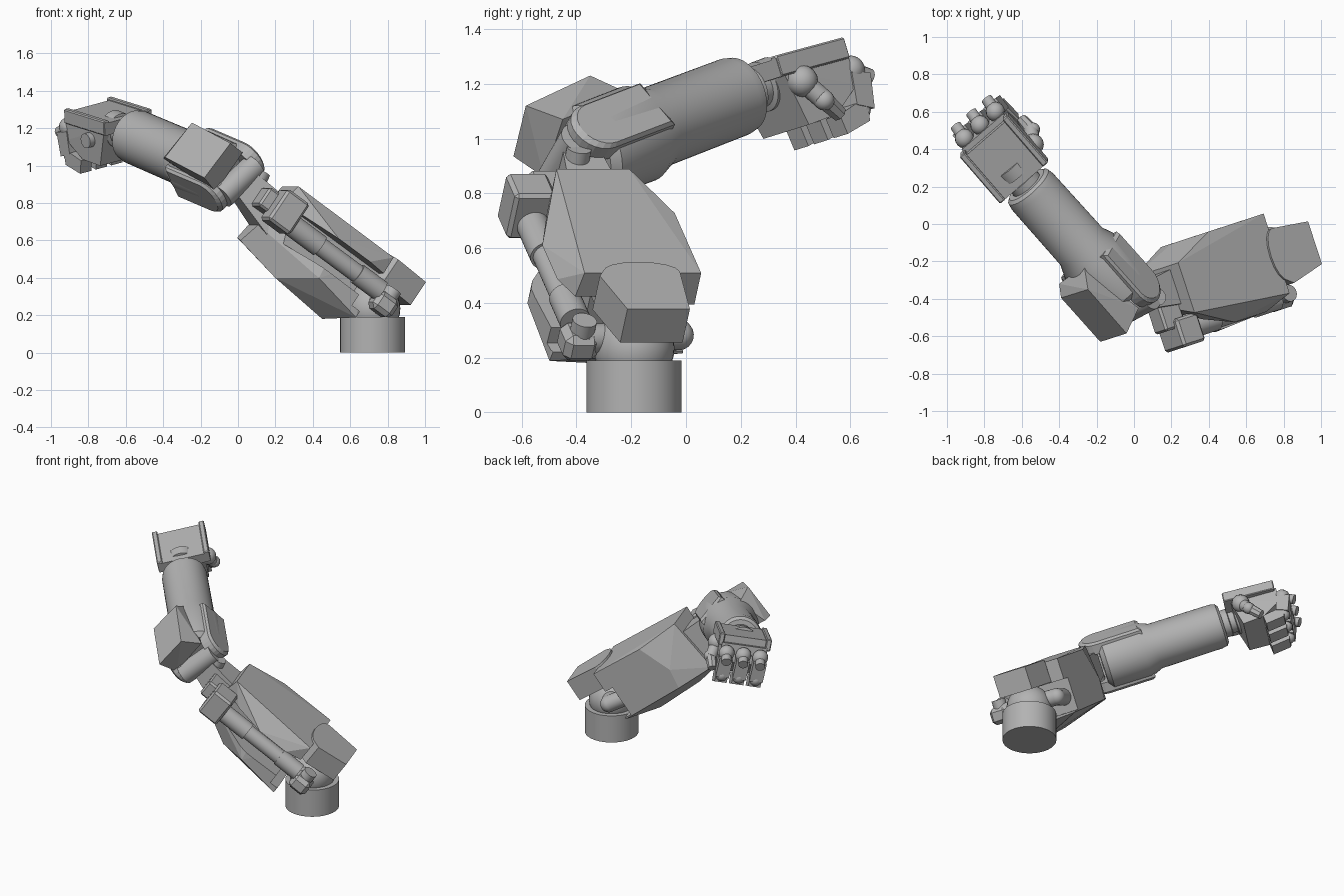
import bpy, bmesh, math
from mathutils import Vector, Matrix

if "Cube" in bpy.data.objects:
    bpy.data.objects.remove(bpy.data.objects["Cube"])

grey = bpy.data.materials.new("mid grey")
grey.diffuse_color = (0.45, 0.45, 0.45, 1)
grey.use_nodes = True
grey.node_tree.nodes["Principled BSDF"].inputs["Base Color"].default_value = grey.diffuse_color


def frame(origin, x, y, z):
    m = Matrix((x, y, z)).transposed().to_4x4()
    m.translation = Vector(origin)
    return m


WORLD = Matrix.Identity(4)
# upper arm: length, width, outward; forearm: length, side, guard direction
UP = frame((0, 0, 0), (-.778, -.254, .575), (-.31, .95, 0), (.547, .178, .818))
FORE = frame((-.12, -.30, .97), (-.64, .717, .274), (.68, .365, .635), (-.342, -.607, .716))
HAND = frame((-.703, .35, 1.305), (-.64, .74, .2), (-.74, -.64, -.2), (-.03, -.287, .957))
axis = Vector((-.64, .717, .274)).normalized()
side_dir = axis.cross(Vector((0, 0, 1))).normalized()
TUBE = frame((-.12, -.30, .97), axis, side_dir, axis.cross(side_dir))


def finish(name, bm, m, bevel=0, smooth=True):
    bmesh.ops.transform(bm, matrix=m, verts=bm.verts)
    bmesh.ops.recalc_face_normals(bm, faces=bm.faces)
    me = bpy.data.meshes.new(name)
    bm.to_mesh(me)
    bm.free()
    me.materials.append(grey)
    ob = bpy.data.objects.new(name, me)
    bpy.context.collection.objects.link(ob)
    bpy.ops.object.select_all(action='DESELECT')
    ob.select_set(True)
    bpy.context.view_layer.objects.active = ob
    if smooth:
        bpy.ops.object.shade_smooth_by_angle(angle=math.radians(32))
    if bevel:
        mod = ob.modifiers.new("bevel", 'BEVEL')
        mod.width, mod.segments = bevel, 1
    return ob


def hull(name, m, pts):
    bm = bmesh.new()
    for p in pts:
        bm.verts.new(p)
    res = bmesh.ops.convex_hull(bm, input=bm.verts)
    junk = [v for v in res["geom_interior"] if isinstance(v, bmesh.types.BMVert)]
    bmesh.ops.delete(bm, geom=junk, context='VERTS')
    bmesh.ops.dissolve_limit(bm, angle_limit=.05, verts=bm.verts, edges=bm.edges)
    return finish(name, bm, m, smooth=False)


def box(name, m, lo, hi, bevel=0):
    bm = bmesh.new()
    bmesh.ops.create_cube(bm, size=1)
    for v in bm.verts:
        v.co = [(l + h) / 2 + c * (h - l) for l, h, c in zip(lo, hi, v.co)]
    return finish(name, bm, m, bevel, smooth=False)


def rod(name, m, p0, p1, r0, r1=None, seg=32):
    p0, p1 = Vector(p0), Vector(p1)
    bm = bmesh.new()
    bmesh.ops.create_cone(bm, cap_ends=True, segments=seg, radius1=r0,
                          radius2=r0 if r1 is None else r1, depth=(p1 - p0).length)
    rot = Vector((0, 0, 1)).rotation_difference(p1 - p0).to_matrix().to_4x4()
    return finish(name, bm, m @ Matrix.Translation((p0 + p1) / 2) @ rot)


def ball(name, m, p, r, seg=24):
    bm = bmesh.new()
    bmesh.ops.create_uvsphere(bm, u_segments=seg, v_segments=seg // 2, radius=r)
    return finish(name, bm, m @ Matrix.Translation(p))


def lathe(name, m, profile, seg=48):
    # profile of (position along local x, radius)
    bm = bmesh.new()
    rings = [[bm.verts.new((x, r * math.cos(i * math.tau / seg), r * math.sin(i * math.tau / seg)))
              for i in range(seg)] for x, r in profile]
    for a, b in zip(rings, rings[1:]):
        for i in range(seg):
            j = (i + 1) % seg
            bm.faces.new((a[i], a[j], b[j], b[i]))
    bm.faces.new(rings[0])
    bm.faces.new(rings[-1])
    return finish(name, bm, m)


# shoulder base and ball
rod("base", WORLD, (.72, -.19, 0), (.72, -.19, .19), .174, seg=48)
ball("shoulder_ball", WORLD, (.72, -.19, .235), .148, 32)

# upper arm shell: wide front side, chamfered bottom, tapered elbow end
elbow_end = [(.38, -.55, .82), (.38, -.27, .82), (.42, -.45, .54), (.43, -.36, .43), (.43, -.27, .45)]
front_side = [(.066, -.666, .70), (-.15, -.666, .70), (-.26, -.61, .805), (-.26, -.61, .63),
              (.04, -.685, .46), (-.256, -.67, .41), (.19, -.49, .356), (-.155, -.48, .33)]
back_side = [(.12, -.162, .805), (.22, -.162, .59), (-.26, -.162, .805), (-.26, -.162, .63),
             (.20, -.162, .455), (-.25, -.162, .44)]
shell = hull("upper_arm_shell", UP, elbow_end + front_side + back_side)
# notch for the shoulder axle and groove for the piston
for name, lo, hi in (("notch_cutter", (-.6, -.9, .45), (-.2, .1, .665)),
                     ("groove_cutter", (-.6, -.9, .52), (.6, -.545, .70))):
    cutter = box(name, UP, lo, hi)
    cutter.hide_render = True
    cutter.hide_viewport = True
    cut = shell.modifiers.new(name, 'BOOLEAN')
    cut.operation, cut.object, cut.solver = 'DIFFERENCE', cutter, 'EXACT'

# shoulder guard with rounded inner edge
outline = [(-.51, -.12), (-.51, .12), (-.30, .14)]
outline += [(-.27 + .06 * math.sin(t * math.pi / 8), .145 * math.cos(t * math.pi / 8)) for t in range(9)]
outline += [(-.30, -.17)]
hull("shoulder_guard", UP, [(a, -.395 + b, c) for a, b in outline for c in (.67, .82)])

# shoulder axle
rod("shoulder_axle", UP, (-.36, -.60, .58), (-.32, -.22, .57), .055)
ball("axle_end", UP, (-.32, -.22, .57), .055)
rod("axle_bend", UP, (-.32, -.22, .57), (-.17, -.24, .55), .055)

# side piston
box("piston_clamp", UP, (.31, -.71, .55), (.46, -.55, .75), .014)
for name, a0, a1, r in (("piston_sleeve", .12, .33, .06), ("piston_rod", -.18, .13, .05),
                        ("piston_collar", -.30, -.14, .058)):
    rod(name, UP, (a0, -.62, .615), (a1, -.62, .615), r)
box("piston_foot", UP, (-.42, -.68, .51), (-.29, -.55, .62), .025)
rod("piston_bolt", UP, (-.36, -.61, .61), (-.36, -.61, .665), .045)

# elbow hinge
hull("elbow_link", UP, [(a, -.387 + s * w, c) for a, w, c in
                        ((.36, .10, .52), (.36, .10, .74), (.60, .07, .60), (.60, .07, .76))
                        for s in (-1, 1)])
rod("elbow_drum", FORE, (-.19, -.13, 0), (-.19, .13, 0), .07)
box("clamp_link", UP, (.38, -.60, .60), (.52, -.42, .72), .012)
rod("elbow_bolt", WORLD, (.09, -.405, .88), (.13, -.39, .965), .045)

# forearm, wrist collar
lathe("forearm", TUBE, [(-.11, .15), (-.08, .18), (.17, .182), (.25, .15), (.66, .147),
                        (.695, .14), (.71, .12)])
lathe("wrist", TUBE, [(.70, .09), (.75, .09), (.755, .075), (.79, .075), (.795, .095), (.86, .095)], 32)

# pill plates on both forearm sides
arc = [(-.115 - .105 * math.sin(t * math.pi / 12), .105 * math.cos(t * math.pi / 12)) for t in range(13)]
for side, s in (("outer", 1), ("inner", -1)):
    hull(side + "_elbow_plate", FORE,
         [(x * k, s * z, y * k)
          for x, y in arc + [(.19, -.105), (.19, .105)] for z, k in ((.10, 1), (.165, 1), (.18, .9))])

# elbow guard: outer face then inner face
hull("elbow_guard", WORLD, [(-.18, -.63, .935), (-.04, -.585, 1.12), (-.246, -.35, 1.23), (-.39, -.395, 1.045),
                            (-.12, -.52, .86), (.025, -.45, 1.07), (-.267, -.22, 1.17), (-.40, -.32, 1.04),
                            (-.30, -.27, .97)])

# palm: back plate, raised rims, tapered body
box("hand_plate", HAND, (-.18, -.17, -.08), (.14, .17, -.012))
for s in (-1, 1):
    box("hand_rim", HAND, (-.18, s * .155 - .018, -.08), (.16, s * .155 + .018, .0), .006)
hull("palm", HAND, [(p, s * q, r) for p, q, r in
                    ((-.14, .14, -.06), (.17, .15, -.06), (-.085, .13, -.275), (.05, .14, -.265), (.17, .15, -.18))
                    for s in (-1, 1)])
rod("palm_bolt", HAND, (-.02, .10, -.14), (-.02, .175, -.14), .04)

# three curled fingers
for i in range(3):
    q = (i - 1) * .112
    ball("knuckle", HAND, (.195, q, -.12), .052, 16)
    rod("knuckle_pin", HAND, (.20, q, -.125), (.27, q, -.165), .032, seg=16)
    hull("finger_segment", HAND, [(p, q + s * .044, r) for p, r in
                                  ((.16, -.13), (.245, -.15), (.215, -.28), (.14, -.25)) for s in (-1, 1)])
    ball("finger_joint", HAND, (.18, q, -.27), .042, 16)
    hull("finger_tip", HAND, [(p, q + s * .04, r) for p, r in
                              ((.20, -.23), (.18, -.32), (.06, -.345), (.05, -.27)) for s in (-1, 1)])

# thumb
ball("thumb_base", WORLD, (-.54, .425, 1.21), .058, 16)
rod("thumb_segment", WORLD, (-.54, .425, 1.21), (-.55, .505, 1.14), .038, seg=16)
ball("thumb_joint", WORLD, (-.54, .505, 1.14), .038, 16)
rod("thumb_tip", WORLD, (-.55, .505, 1.14), (-.60, .56, 1.09), .036, .03, seg=8)
